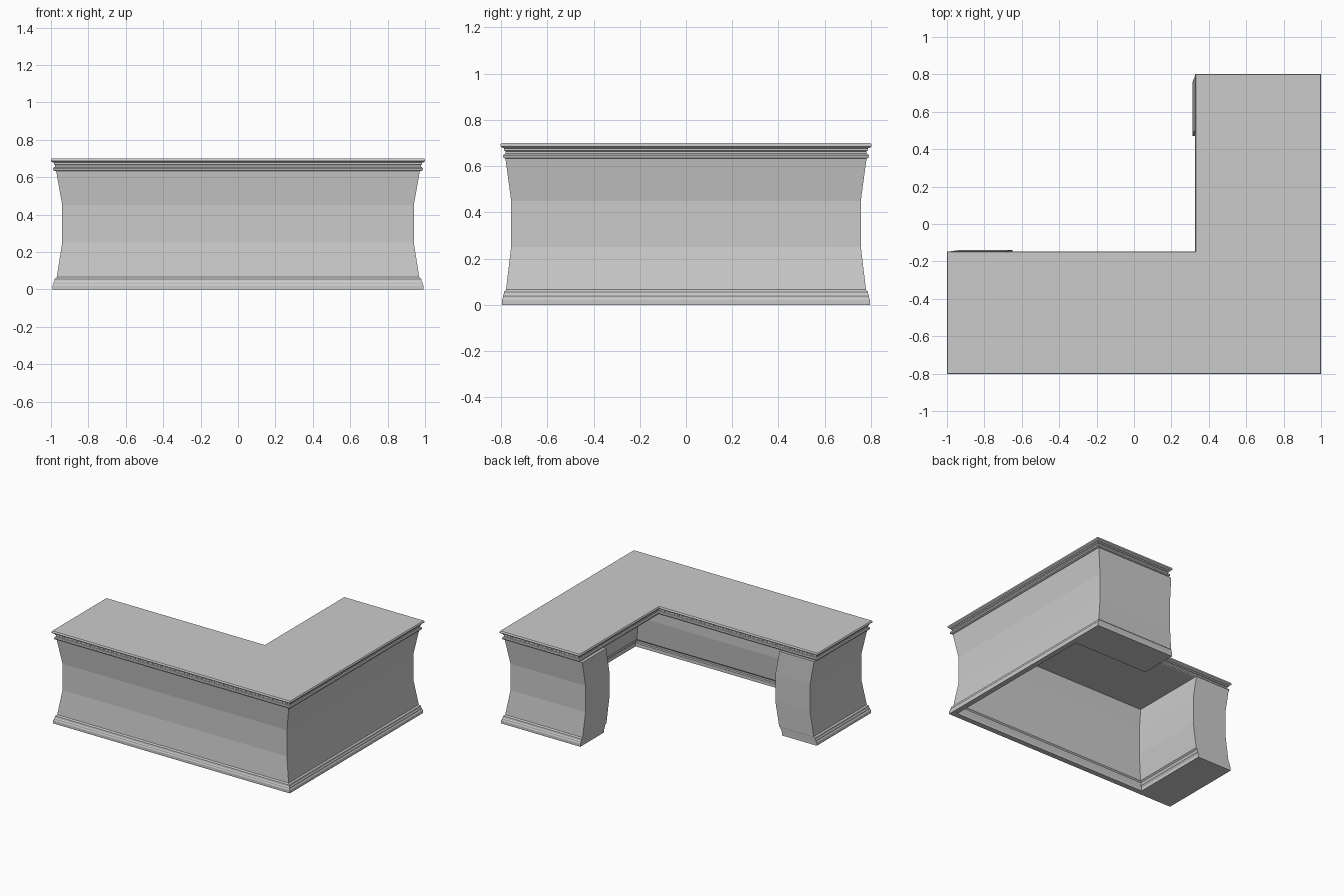
import bpy, bmesh

if "Cube" in bpy.data.objects:
    bpy.data.objects.remove(bpy.data.objects["Cube"])

HX, HY = 1.0, 0.803          # outer half sizes
IX, IY = 0.327, -0.147       # inner corner of the L
WALL, PED_X, PED_Y = 0.04, 0.29, 0.285   # wall and pedestal thickness


def loft(name, rings):
    """Skin a stack of (outline, z) rings and cap both ends."""
    bm = bmesh.new()
    loops = [[bm.verts.new((x, y, z)) for x, y in outline] for outline, z in rings]
    for a, b in zip(loops, loops[1:]):
        for i in range(len(a)):
            j = (i + 1) % len(a)
            bm.faces.new((a[i], a[j], b[j], b[i]))
    bm.faces.new(list(reversed(loops[0])))
    bm.faces.new(loops[-1])
    bmesh.ops.recalc_face_normals(bm, faces=bm.faces)
    mesh = bpy.data.meshes.new(name)
    bm.to_mesh(mesh)
    bm.free()
    obj = bpy.data.objects.new(name, mesh)
    bpy.context.collection.objects.link(obj)
    return obj


def body_outline(d):
    """Thin front and right walls with a thick pedestal at each free end."""
    x0, x1 = -HX + d, HX - d
    y0, y1 = -HY + 0.77 * d, HY - 0.77 * d
    bx, by = IX + 0.003 - 0.3 * d, IY - 0.002 + 0.15 * d   # faces of pedestals
    return [(x0, y0), (x1, y0), (x1, y1), (bx, y1), (bx, y1 - PED_Y),
            (x1 - WALL, y1 - PED_Y), (x1 - WALL, y0 + WALL),
            (x0 + PED_X, y0 + WALL), (x0 + PED_X, by), (x0, by)]


def top_outline(d):
    """Plain L shape inset by d."""
    return [(-HX + d, -HY + d), (HX - d, -HY + d), (HX - d, HY - d),
            (IX + d, HY - d), (IX + d, IY - d), (-HX + d, IY - d)]


# Body: base moulding, then the waisted wall (inset, height)
body_profile = [(0.008, 0), (0.008, 0.022), (0.013, 0.03), (0.013, 0.037),
                (0.018, 0.044), (0.020, 0.056), (0.031, 0.065),
                (0.06, 0.25), (0.06, 0.45), (0.028, 0.633)]
loft("desk_body", [(body_outline(d), z) for d, z in body_profile])

# Counter top with a moulded edge all round
top_profile = [(0.022, 0.632), (0.013, 0.636), (0.011, 0.645), (0.015, 0.652),
               (0.022, 0.655), (0.022, 0.664), (0.016, 0.668), (0.016, 0.677),
               (0.006, 0.681), (0, 0.686), (0, 0.693), (0.004, 0.70)]
loft("counter_top", [(top_outline(d), z) for d, z in top_profile])
